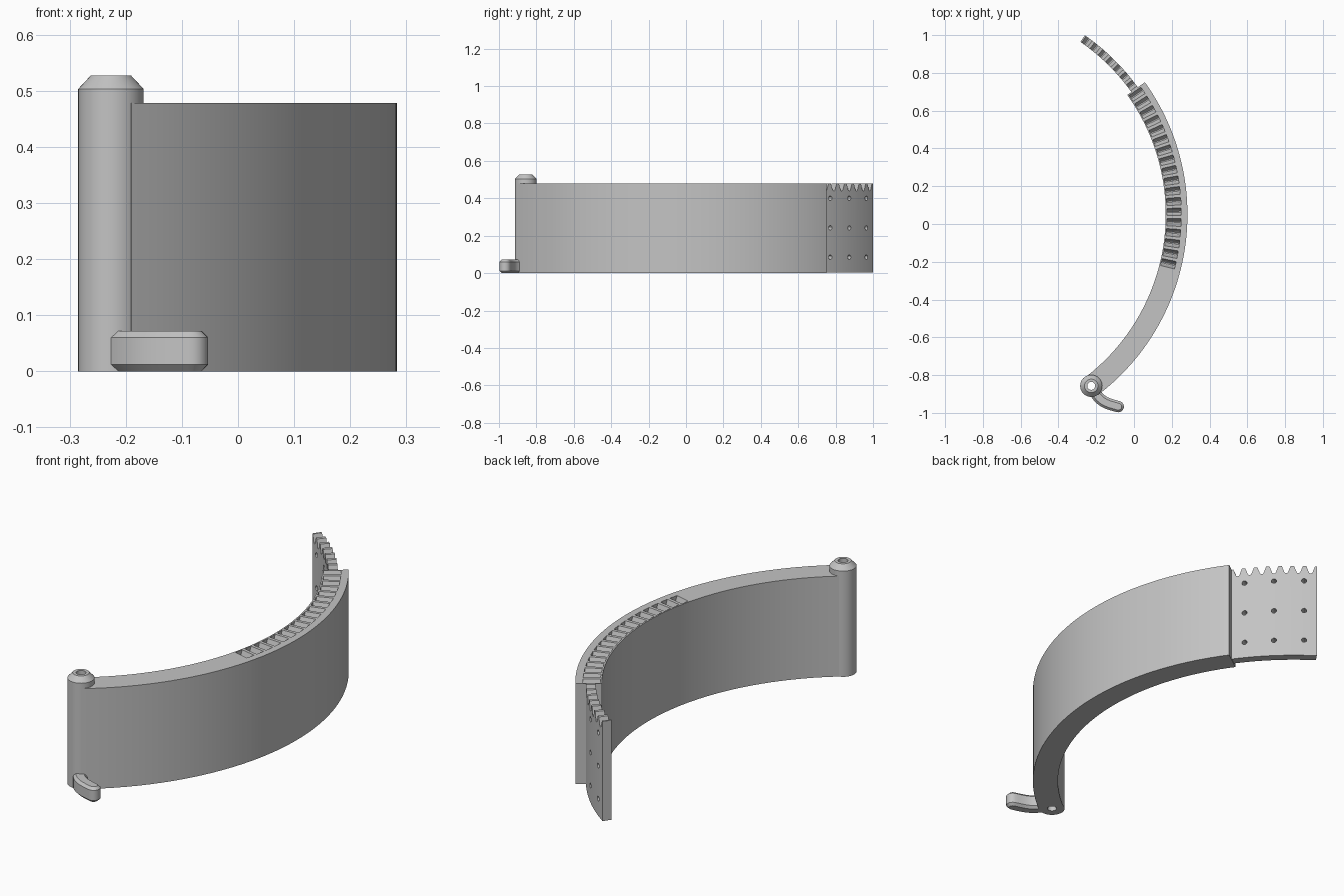
import bpy, bmesh
from math import sin, cos, radians, pi
from mathutils import Matrix, Vector

if "Cube" in bpy.data.objects:
    bpy.data.objects.remove(bpy.data.objects["Cube"], do_unlink=True)

grey = bpy.data.materials.new("plain grey")
grey.use_nodes = True
grey.diffuse_color = (0.55, 0.55, 0.55, 1)
grey.node_tree.nodes["Principled BSDF"].inputs["Base Color"].default_value = grey.diffuse_color

# Shared dimensions: the arc centre, heights and tooth spacing
CX, CY = -0.917, 0.05
R_IN, R_OUT, HEIGHT = 1.085, 1.2, 0.478
PITCH, DEPTH = 2.8, 0.038
BAND_START, BAND_END = -52.7, 35.7
RACK_START = BAND_END - 18 * PITCH
TIP = BAND_END + 7 * PITCH
PIN = Vector((-0.2265, -0.857, 0))
PIN_R, HOLE_R = 0.0585, 0.021


def finish(name, bm, smooth=True):
    bmesh.ops.remove_doubles(bm, verts=bm.verts, dist=1e-5)
    bmesh.ops.recalc_face_normals(bm, faces=bm.faces)
    mesh = bpy.data.meshes.new(name)
    bm.to_mesh(mesh)
    bm.free()
    mesh.materials.append(grey)
    ob = bpy.data.objects.new(name, mesh)
    bpy.context.collection.objects.link(ob)
    if smooth:
        bpy.ops.object.select_all(action='DESELECT')
        bpy.context.view_layer.objects.active = ob
        ob.select_set(True)
        bpy.ops.object.shade_smooth_by_angle(angle=radians(25))
    return ob


def loft(name, rings, closed=False):
    """Skin a list of equal-length rings, capped or joined end to end."""
    bm = bmesh.new()
    rows = [[bm.verts.new(p) for p in ring] for ring in rings]
    pairs = list(zip(rows, rows[1:]))
    if closed:
        pairs.append((rows[-1], rows[0]))
    else:
        bm.faces.new(rows[0])
        bm.faces.new(rows[-1])
    for a, b in pairs:
        for i in range(len(a)):
            j = (i + 1) % len(a)
            bm.faces.new((a[i], a[j], b[j], b[i]))
    return finish(name, bm)


def polar(r, deg, z):
    return (CX + r * cos(radians(deg)), CY + r * sin(radians(deg)), z)


def teeth(start, count):
    """Angle and top height at each corner of a row of notches."""
    points = []
    for k in range(count):
        for f, dip in ((0, 0), (0.14, 0), (0.36, 0.9), (0.44, 1),
                       (0.56, 1), (0.64, 0.9), (0.86, 0)):
            points.append((start + (k + f) * PITCH, HEIGHT - DEPTH * dip))
    return points + [(start + count * PITCH, HEIGHT)]


def cut(ob, cutter):
    cutter.hide_render = True
    cutter.hide_viewport = True
    mod = ob.modifiers.new("holes", 'BOOLEAN')
    mod.operation = 'DIFFERENCE'
    mod.solver = 'EXACT'
    mod.object = cutter


# Curved band with a notched channel sunk in its top edge
steps = 16
plain = [(BAND_START + (RACK_START - BAND_START) * i / steps, HEIGHT) for i in range(steps)]
rings = []
for a, h in plain + teeth(RACK_START, 18):
    section = [(R_IN, 0), (R_OUT, 0), (R_OUT, HEIGHT), (1.167, HEIGHT),
               (1.167, h), (1.092, h), (1.092, HEIGHT), (R_IN, HEIGHT)]
    rings.append([polar(r, a, z) for r, z in section])
band = loft("curved_band", rings)

# Thin toothed tongue continuing out of the band
rings = []
for a, h in [(BAND_END - 0.1, HEIGHT)] + teeth(BAND_END, 7):
    section = [(1.112, 0.004), (1.154, 0.004), (1.154, h), (1.112, h)]
    rings.append([polar(r, a, z) for r, z in section])
tongue = loft("toothed_tongue", rings)

# Grid of small holes through the tongue
bm = bmesh.new()
for a in (38.7, 45.5, 52.4):
    for z in (0.085, 0.242, 0.4):
        place = (Matrix.Translation(polar(1.133, a, z))
                 @ Matrix.Rotation(radians(a), 4, 'Z') @ Matrix.Rotation(pi / 2, 4, 'Y'))
        bmesh.ops.create_cone(bm, cap_ends=True, segments=12, radius1=0.012,
                              radius2=0.012, depth=0.1, matrix=place)
cut(tongue, finish("tongue_hole_cutter", bm, False))

# Hinge barrel: a hollow post with a chamfered head
barrel = [(HOLE_R, 0), (PIN_R, 0), (PIN_R, 0.503), (0.036, 0.527), (HOLE_R, 0.527)]
loft("hinge_barrel", [[PIN + Vector((r * cos(2 * pi * i / 40), r * sin(2 * pi * i / 40), z))
                       for i in range(40)] for r, z in barrel], closed=True)

# Clear the bore through the end of the band
bm = bmesh.new()
bmesh.ops.create_cone(bm, cap_ends=True, segments=40, radius1=HOLE_R, radius2=HOLE_R,
                      depth=2, matrix=Matrix.Translation(PIN))
cut(band, finish("bore_cutter", bm, False))

# Curved lever at the foot of the barrel, chamfered top and bottom
P = [Vector(p) for p in ((-0.205, -0.893), (-0.175, -0.945), (-0.135, -0.953), (-0.083, -0.967))]


def lever_ring(w, z):
    left, right = [], []
    for i in range(11):
        t = i / 10
        s = 1 - t
        p = s**3 * P[0] + 3 * s * s * t * P[1] + 3 * s * t * t * P[2] + t**3 * P[3]
        d = (s * s * (P[1] - P[0]) + 2 * s * t * (P[2] - P[1]) + t * t * (P[3] - P[2])).normalized()
        n = Vector((-d.y, d.x)) * w
        left.append(p + n)
        right.append(p - n)
    tip = [p + n * cos(pi * i / 8) + d * w * sin(pi * i / 8) for i in range(1, 8)]
    return [(q.x, q.y, z) for q in left + tip + right[::-1]]


loft("lever", [lever_ring(w, z) for w, z in
               ((0.018, 0), (0.03, 0.012), (0.03, 0.06), (0.018, 0.072))])
